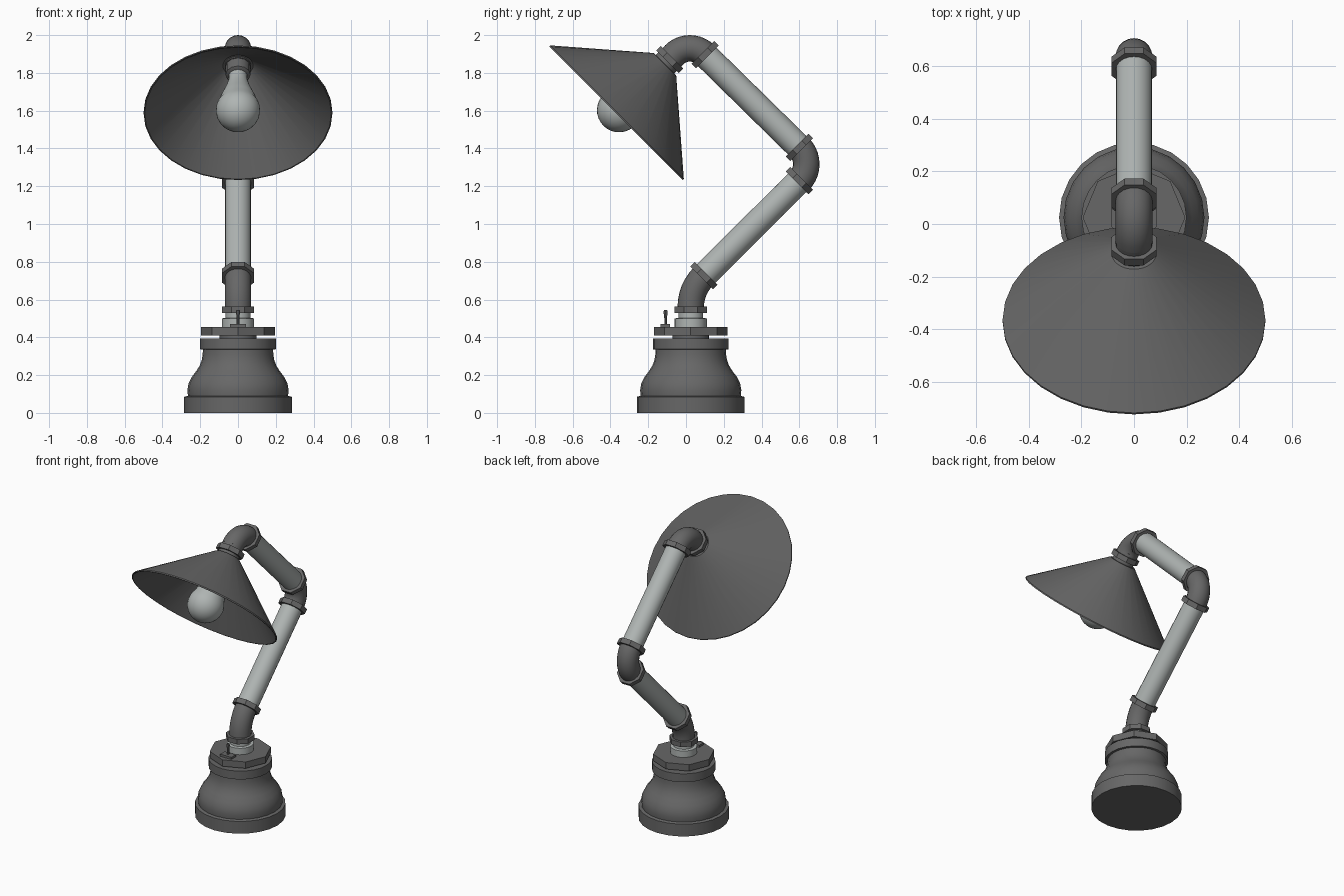
import bpy, bmesh, math
from mathutils import Vector

if "Cube" in bpy.data.objects:
    bpy.data.objects.remove(bpy.data.objects["Cube"])

def material(name, col):
    m = bpy.data.materials.new(name)
    m.diffuse_color = (*col, 1)
    m.use_nodes = True
    m.node_tree.nodes["Principled BSDF"].inputs["Base Color"].default_value = m.diffuse_color
    return m

DARK = material("dark iron", (0.135, 0.135, 0.135))
LIGHT = material("light steel", (0.43, 0.46, 0.45))

def finish(name, bm, mat, smooth=True):
    bmesh.ops.remove_doubles(bm, verts=bm.verts, dist=0.0001)
    bmesh.ops.recalc_face_normals(bm, faces=bm.faces)
    me = bpy.data.meshes.new(name)
    bm.to_mesh(me)
    bm.free()
    ob = bpy.data.objects.new(name, me)
    bpy.context.collection.objects.link(ob)
    me.materials.append(mat)
    if smooth:
        bpy.ops.object.select_all(action='DESELECT')
        ob.select_set(True)
        bpy.context.view_layer.objects.active = ob
        bpy.ops.object.shade_smooth_by_angle(angle=math.radians(35))
    return ob

def skin(name, rings, mat, smooth=True):
    """Join rings of points into a surface with closed ends."""
    bm = bmesh.new()
    vs = [[bm.verts.new(p) for p in r] for r in rings]
    n = len(vs[0])
    for a, b in zip(vs, vs[1:]):
        for j in range(n):
            k = (j + 1) % n
            bm.faces.new((a[j], a[k], b[k], b[j]))
    for cap in (vs[0], vs[-1]):
        if (cap[0].co - cap[n // 2].co).length > 0.001:
            bm.faces.new(cap)
    return finish(name, bm, mat, smooth)

def circle(c, axis, r, seg, rot=0.0):
    u = Vector((1, 0, 0))
    v = axis.cross(u)
    return [c + r * (math.cos(t) * u + math.sin(t) * v)
            for t in (rot + 2 * math.pi * j / seg for j in range(seg))]

def lathe(name, profile, origin, axis, mat, seg=24, rot=0.0, smooth=True):
    """Profile is (radius, distance along axis)."""
    return skin(name, [circle(origin + axis * s, axis, r, seg, rot) for r, s in profile],
                mat, smooth)

def elbow(name, centre, radius, a0, a1, steps):
    """Bent pipe in the y-z plane, from angle a0 to a1 in degrees."""
    rings = []
    sign = 1 if a1 > a0 else -1
    for i in range(steps + 1):
        t = math.radians(a0 + (a1 - a0) * i / steps)
        d = Vector((0, math.cos(t), math.sin(t)))
        rings.append(circle(centre + radius * d,
                            sign * Vector((0, -math.sin(t), math.cos(t))), 0.07, 20))
    return skin(name, rings, DARK)

def collar(name, c, axis):
    lathe(name, [(0.092, -0.017), (0.092, 0.017)], c, axis, DARK, 8, math.pi / 8, False)

UP = Vector((0, 0, 1))
BACK_UP = Vector((0, 1, 1)).normalized()
FRONT_UP = Vector((0, -1, 1)).normalized()
FRONT_DOWN = -BACK_UP
BASE = Vector((0, 0.025, 0))

# bell-shaped base
lathe("base", [(0.285, 0), (0.285, 0.085), (0.265, 0.09), (0.268, 0.12), (0.262, 0.155),
               (0.245, 0.19), (0.222, 0.22), (0.203, 0.25), (0.192, 0.28), (0.187, 0.31),
               (0.186, 0.335), (0.2, 0.337), (0.2, 0.395)], BASE, UP, DARK)

# octagonal plug with a neck below it
lathe("plug_neck", [(0.097, 0.39), (0.097, 0.412)], BASE, UP, DARK)
lathe("plug", [(0.195, 0.41), (0.195, 0.455)], BASE, UP, DARK, 8, 0, False)

# light nipple between plug and arm
lathe("nipple", [(0.085, 0.45), (0.085, 0.5), (0.066, 0.503), (0.066, 0.55)], BASE, UP, LIGHT)

# toggle switch
bm = bmesh.new()
bmesh.ops.create_cube(bm, size=1)
for v in bm.verts:
    v.co = Vector((v.co.x * 0.085, v.co.y * 0.05 - 0.11, v.co.z * 0.018 + 0.461))
finish("switch_plate", bm, DARK, False)
lathe("switch_lever", [(0.007, 0.46), (0.007, 0.5), (0.011, 0.535), (0.008, 0.545)],
      Vector((0, -0.108, 0)), UP, DARK, 8)

# pipe elbows
elbow("lower_elbow", Vector((0, 0.255, 0.56)), 0.23, 180, 135, 6)
elbow("middle_elbow", Vector((0, 0.51, 1.317)), 0.127, -45, 45, 10)
elbow("upper_elbow", Vector((0, 0.02, 1.815)), 0.115, 45, 135, 10)

# straight pipes
p0, p1 = Vector((0, 0.092, 0.723)), Vector((0, 0.6, 1.229))
p2, p3 = Vector((0, 0.6, 1.406)), Vector((0, 0.101, 1.896))
for name, a, b in (("lower_pipe", p0, p1), ("upper_pipe", p2, p3)):
    d = b - a
    lathe(name, [(0.069, 0), (0.069, d.length)], a, d.normalized(), LIGHT, 20)

# collars at every joint
shade_top = Vector((0, -0.061, 1.896))
collar("base_collar", BASE + UP * 0.546, UP)
collar("lower_pipe_bottom_collar", p0 + BACK_UP * 0.005, BACK_UP)
collar("lower_pipe_top_collar", p1, BACK_UP)
collar("upper_pipe_bottom_collar", p2, FRONT_UP)
collar("upper_pipe_top_collar", p3, FRONT_UP)
collar("shade_collar", shade_top + FRONT_DOWN * 0.035, FRONT_DOWN)

# neck and thin conical shade, open at the bottom
lathe("shade_neck", [(0.07, -0.002), (0.07, 0.09)], shade_top, FRONT_DOWN, DARK, 20)
lathe("shade", [(0, 0.07), (0.085, 0.072), (0.5, 0.43), (0.5, 0.438), (0.494, 0.438),
                (0.08, 0.082), (0, 0.082)], shade_top, FRONT_DOWN, DARK, 32)

# socket and bulb
lathe("socket", [(0.066, 0.075), (0.066, 0.15), (0.05, 0.16)], shade_top, FRONT_DOWN, DARK, 12)
ball = [(0.117 * math.sin(math.radians(t)), 0.415 - 0.117 * math.cos(math.radians(t)))
        for t in range(60, 181, 12)]
lathe("bulb", [(0.048, 0.14), (0.05, 0.19), (0.062, 0.24), (0.08, 0.29), (0.093, 0.325)] + ball,
      shade_top, FRONT_DOWN, LIGHT, 24)
